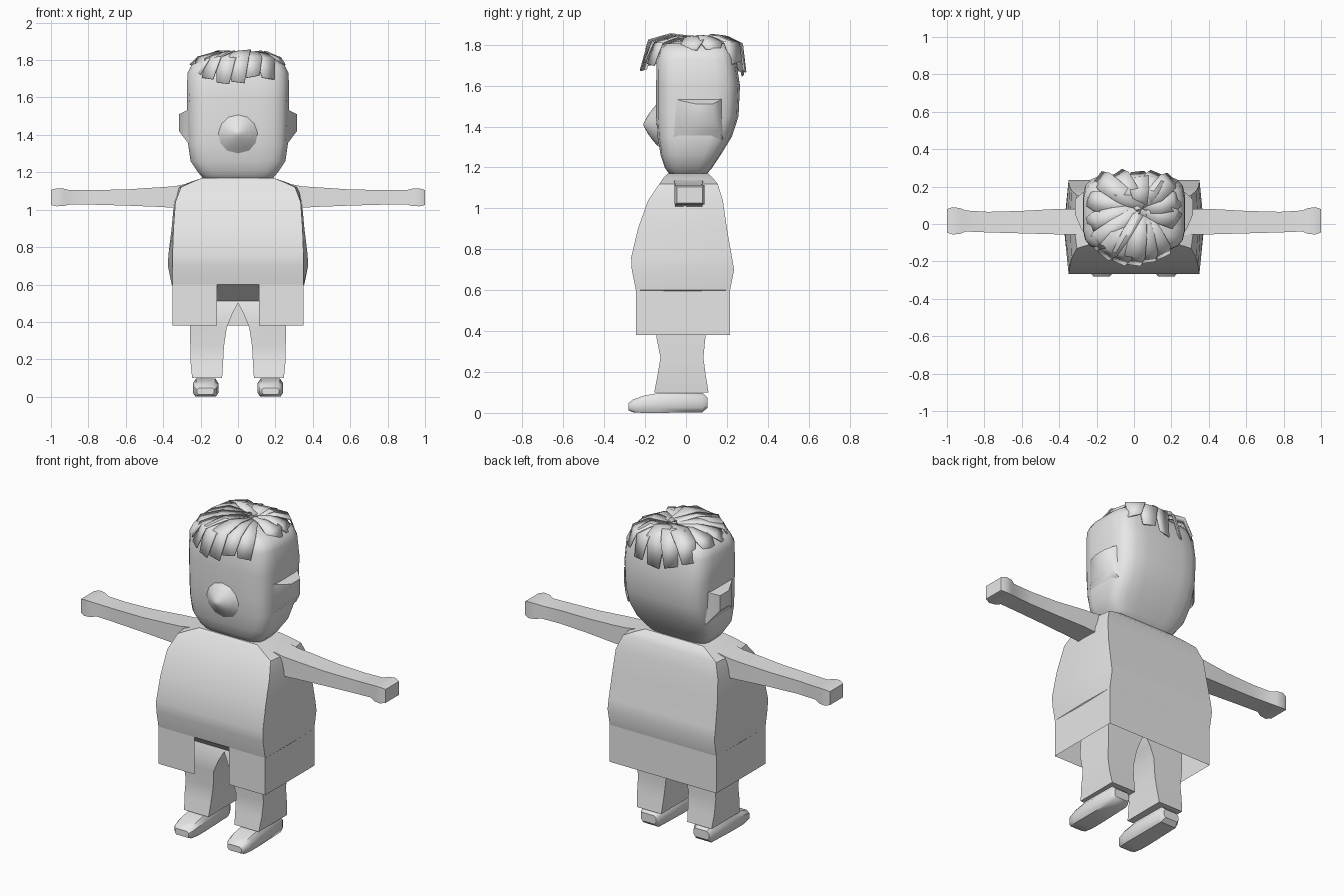
import bpy, math, random
from mathutils import Vector

if "Cube" in bpy.data.objects:
    bpy.data.objects.remove(bpy.data.objects["Cube"])

random.seed(4)
grey = bpy.data.materials.new("light grey")
grey.diffuse_color = (0.8, 0.8, 0.8, 1)
grey.use_nodes = True
grey.node_tree.nodes["Principled BSDF"].inputs["Base Color"].default_value = grey.diffuse_color


def make(name, verts, faces, angle=35):
    me = bpy.data.meshes.new(name)
    me.from_pydata(verts, [], faces)
    me.materials.append(grey)
    ob = bpy.data.objects.new(name, me)
    bpy.context.collection.objects.link(ob)
    bpy.ops.object.select_all(action='DESELECT')
    ob.select_set(True)
    bpy.context.view_layer.objects.active = ob
    if angle:
        bpy.ops.object.shade_smooth_by_angle(angle=math.radians(angle))
    return ob


def loft(name, rings, angle=35, caps=True, closed=True):
    """Skin rings that run counter-clockwise seen from the far end of the stack."""
    n = len(rings[0])
    verts = [p for r in rings for p in r]
    faces = []
    for i in range(len(rings) - 1):
        for j in range(n if closed else n - 1):
            k = (j + 1) % n
            faces.append((i * n + j, i * n + k, (i + 1) * n + k, (i + 1) * n + j))
    if caps:
        faces.append(tuple(reversed(range(n))))
        faces.append(tuple(range(len(verts) - n, len(verts))))
    return make(name, verts, faces, angle)


def mirrored(ob, name):
    """Copy across x = 0, with faces flipped to stay outward."""
    verts = [(-v.co.x, v.co.y, v.co.z) for v in ob.data.vertices]
    faces = [tuple(reversed(p.vertices)) for p in ob.data.polygons]
    return make(name, verts, faces)


# coat body: height, front half width, side half width, front y, back y
def coat_ring(z, xf, xm, yf, yb):
    return [(-xf, yf, z), (xf, yf, z), (xm, (yf + yb) / 2, z),
            (xf, yb, z), (-xf, yb, z), (-xm, (yf + yb) / 2, z)]


loft("coat_body", [coat_ring(*r) for r in (
    (0.50, 0.25, 0.25, -0.11, 0.09),
    (0.60, 0.35, 0.355, -0.245, 0.215),
    (0.70, 0.35, 0.375, -0.265, 0.235),
    (0.76, 0.35, 0.372, -0.268, 0.225),
    (0.90, 0.345, 0.355, -0.235, 0.20),
    (1.04, 0.335, 0.342, -0.185, 0.18),
    (1.12, 0.305, 0.325, -0.13, 0.155),
    (1.15, 0.24, 0.25, -0.11, 0.13),
    (1.17, 0.19, 0.19, -0.09, 0.11))])

# coat skirt: open sheet, split at the front
outline = [(0.113, -0.245), (0.35, -0.245), (0.35, 0.215),
           (-0.35, 0.215), (-0.35, -0.245), (-0.113, -0.245)]
loft("coat_skirt", [[(x, y, z) for x, y in outline] for z in (0.38, 0.60)],
     caps=False, closed=False)

# trouser legs: height, inner x, outer x, front y, back y
leg = loft("right_leg", [[(a, f, z), (b, f, z), (b, k, z), (a, k, z)] for z, a, b, f, k in (
    (0.10, 0.085, 0.245, -0.155, 0.11),
    (0.18, 0.08, 0.253, -0.14, 0.097),
    (0.27, 0.075, 0.255, -0.125, 0.085),
    (0.37, 0.06, 0.257, -0.145, 0.095),
    (0.44, 0.032, 0.258, -0.14, 0.095),
    (0.50, 0.0, 0.258, -0.13, 0.09),
    (0.56, 0.0, 0.25, -0.11, 0.09))])
mirrored(leg, "left_leg")

# shoes: cross-sections running from heel to toe (y, half width, bottom, top)
shoe_rings = []
for y, w, lo, hi in ((0.105, 0.05, 0.025, 0.075), (0.08, 0.063, 0.003, 0.098),
                     (-0.13, 0.068, 0, 0.098), (-0.21, 0.068, 0, 0.083),
                     (-0.26, 0.06, 0.003, 0.065), (-0.28, 0.045, 0.012, 0.048)):
    c, e = 0.173, (hi - lo) * 0.25
    prof = [(-w * 0.8, lo), (w * 0.8, lo), (w, lo + e), (w, hi - e),
            (w * 0.75, hi), (-w * 0.75, hi), (-w, hi - e), (-w, lo + e)]
    shoe_rings.append([(c + x, y, z) for x, z in prof])
shoe = loft("right_shoe", shoe_rings, 45)
mirrored(shoe, "left_shoe")

# arms with blocky hands: x, front y, back y, bottom, top
arm = loft("right_arm", [[(x, f, lo), (x, k, lo), (x, k, hi), (x, f, hi)] for x, f, k, lo, hi in (
    (0.24, -0.06, 0.085, 1.01, 1.145),
    (0.34, -0.055, 0.08, 1.01, 1.125),
    (0.42, -0.055, 0.08, 1.015, 1.12),
    (0.60, -0.05, 0.07, 1.022, 1.108),
    (0.78, -0.045, 0.065, 1.027, 1.105),
    (0.90, -0.04, 0.072, 1.028, 1.104),
    (0.93, -0.053, 0.085, 1.02, 1.112),
    (0.97, -0.056, 0.09, 1.018, 1.114),
    (1.00, -0.045, 0.08, 1.025, 1.105))])
mirrored(arm, "left_arm")


# head: rounded box sections (height, half width, front y, back y)
def head_ring(z, hx, yf, yb, n=20):
    ring = []
    for i in range(n):
        t = 2 * math.pi * (i + 0.5) / n
        c, s = math.cos(t), math.sin(t)
        ring.append((hx * math.copysign(abs(c) ** 0.45, c),
                     (yf + yb) / 2 + (yb - yf) / 2 * math.copysign(abs(s) ** 0.45, s), z))
    return ring


loft("head", [head_ring(*r) for r in (
    (1.14, 0.12, -0.04, 0.06), (1.165, 0.185, -0.08, 0.10),
    (1.20, 0.215, -0.105, 0.13), (1.26, 0.255, -0.125, 0.17),
    (1.35, 0.268, -0.14, 0.225), (1.45, 0.272, -0.147, 0.258),
    (1.60, 0.275, -0.147, 0.265), (1.73, 0.272, -0.145, 0.245),
    (1.775, 0.25, -0.13, 0.232), (1.805, 0.2, -0.10, 0.2),
    (1.818, 0.12, -0.05, 0.14))], 45)

# nose: rounded cone
loft("nose", [[(r * math.cos(t), y, 1.41 + r * 0.95 * math.sin(t))
               for t in [2 * math.pi * i / 12 for i in range(12)]]
              for y, r in ((-0.135, 0.115), (-0.16, 0.085), (-0.185, 0.05),
                           (-0.2, 0.022), (-0.207, 0.006))], 60)

# ears: shallow tapered blocks
ear = loft("right_ear", [[(x, f, lo), (x, k, lo), (x, k, hi), (x, f, hi)] for x, f, k, lo, hi in (
    (0.255, -0.07, 0.18, 1.34, 1.54),
    (0.285, -0.02, 0.16, 1.38, 1.525),
    (0.315, 0.05, 0.13, 1.42, 1.51))], 60)
mirrored(ear, "left_ear")


# hair: thin tapered locks from the crown
def lock(name, end, width):
    start, tip = Vector((0.04, 0.08, 1.825)), Vector(end)
    flat = Vector((tip.x - start.x, tip.y - start.y, 0))
    side = flat.normalized().cross(Vector((0, 0, 1)))
    lift = random.uniform(0, 0.012)
    verts = []
    for f, z, w in ((0, 1.825, 0.5), (0.5, 1.835 + lift, 0.9),
                    (0.86, 1.805 + lift, 1.0), (1, tip.z, 0.65)):
        c = start + flat * f
        c.z = z
        skew = random.uniform(-0.008, 0.008)
        verts += [c - side * width * w + Vector((0, 0, skew)),
                  c + side * width * w - Vector((0, 0, skew))]
    faces = [(2 * i, 2 * i + 1, 2 * i + 3, 2 * i + 2) for i in range(3)]
    ob = make(name, verts, [tuple(reversed(f)) for f in faces], 30)
    mod = ob.modifiers.new("thickness", 'SOLIDIFY')
    mod.thickness = 0.006


front = [(-0.22, -0.11, 1.73), (-0.16, -0.17, 1.70), (-0.08, -0.205, 1.675),
         (0.0, -0.215, 1.68), (0.08, -0.20, 1.71), (0.16, -0.17, 1.70)]
back = [(-0.19, 0.25, 1.71), (-0.09, 0.27, 1.67), (0.02, 0.275, 1.65),
        (0.12, 0.27, 1.67), (0.2, 0.245, 1.71)]
sides = [(-0.245, 0.0, 1.77), (-0.245, 0.13, 1.77), (0.24, 0.02, 1.77), (0.24, 0.13, 1.77)]
for label, ends in (("front", front), ("back", back), ("side", sides)):
    for i, e in enumerate(ends):
        lock(f"{label}_hair_lock_{i + 1}", e, 0.055)
